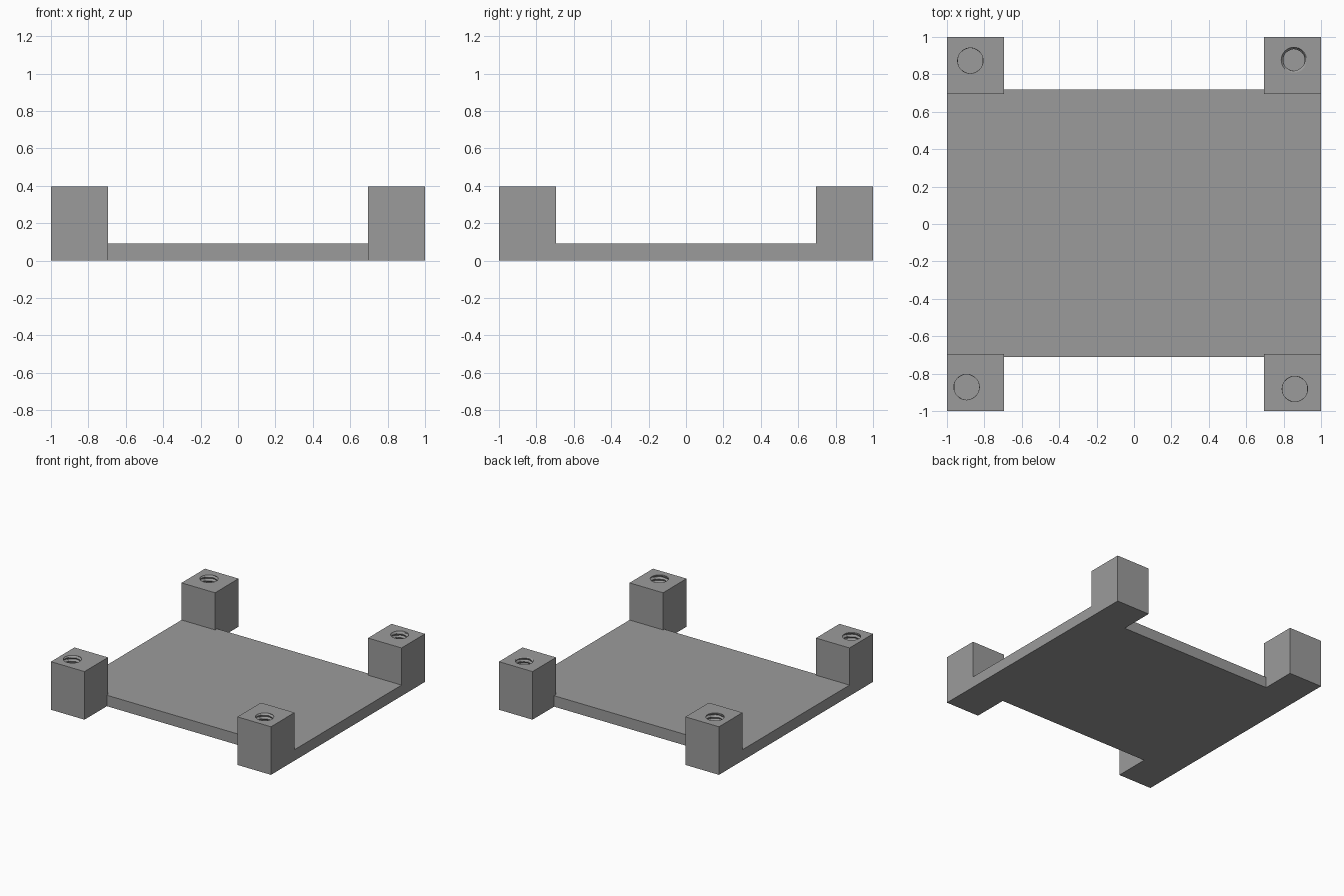
import bpy, bmesh, math

if "Cube" in bpy.data.objects:
    bpy.data.objects.remove(bpy.data.objects["Cube"])

grey = bpy.data.materials.new("grey")
grey.diffuse_color = (0.33, 0.33, 0.33, 1)
grey.use_nodes = True
grey.node_tree.nodes["Principled BSDF"].inputs["Base Color"].default_value = grey.diffuse_color

PLATE_Z, POST_Z, FLOOR_Z = 0.09, 0.395, 0.10
INNER = 0.695          # inner edge of the corner posts
PITCH, SEGS = 0.03, 32


def finish(bm, name):
    bmesh.ops.recalc_face_normals(bm, faces=bm.faces)
    mesh = bpy.data.meshes.new(name)
    bm.to_mesh(mesh)
    bm.free()
    mesh.materials.append(grey)
    obj = bpy.data.objects.new(name, mesh)
    bpy.context.collection.objects.link(obj)
    return obj


# Base plate: H-shaped outline with a foot at each corner
bm = bmesh.new()
back, front = 0.72, -0.71
outline = [(-1, -1), (-INNER, -1), (-INNER, front), (INNER, front), (INNER, -1), (1, -1),
           (1, 1), (INNER, 1), (INNER, back), (-INNER, back), (-INNER, 1), (-1, 1)]
base = bm.faces.new([bm.verts.new((x, y, 0)) for x, y in outline])
top = bmesh.ops.extrude_face_region(bm, geom=[base])["geom"]
bmesh.ops.translate(bm, vec=(0, 0, PLATE_Z),
                    verts=[g for g in top if isinstance(g, bmesh.types.BMVert)])
finish(bm, "base_plate")


def threaded_post(name, sx, sy, hx, hy, crest, root):
    """Square post with a blind threaded hole centred on (hx, hy)."""
    bm = bmesh.new()
    xs, ys = sorted((sx, sx * INNER)), sorted((sy, sy * INNER))
    square = [(xs[0], ys[0]), (xs[1], ys[0]), (xs[1], ys[1]), (xs[0], ys[1])]
    low = [bm.verts.new((x, y, PLATE_Z)) for x, y in square]
    high = [bm.verts.new((x, y, POST_Z)) for x, y in square]
    for i in range(4):
        j = (i + 1) % 4
        bm.faces.new((low[i], low[j], high[j], high[i]))

    # Helical thread wall: radius follows a triangle wave along the helix
    rows = int((POST_Z - FLOOR_Z) / PITCH * 6)
    rings = []
    for k in range(rows + 1):
        z = POST_Z + (FLOOR_Z - POST_Z) * k / rows
        ring = []
        for s in range(SEGS):
            a = 2 * math.pi * s / SEGS
            phase = ((POST_Z - z) / PITCH + s / SEGS) % 1
            r = crest + (root - crest) * (1 - abs(2 * phase - 1))
            if k == 0:
                r = 0.068
            ring.append(bm.verts.new((hx + r * math.cos(a), hy + r * math.sin(a), z)))
        rings.append(ring)
    for a, b in zip(rings, rings[1:]):
        for s in range(SEGS):
            t = (s + 1) % SEGS
            bm.faces.new((a[s], a[t], b[t], b[s]))
    bm.faces.new(rings[-1])

    # Top face around the hole: one fan per corner, joined along the sides
    q = SEGS // 4
    corner = [high[2], high[3], high[0], high[1]]
    for i in range(4):
        arc = [rings[0][(i * q + n) % SEGS] for n in range(q + 1)]
        bm.faces.new([corner[i]] + arc[::-1])
        bm.faces.new((corner[i], corner[(i + 1) % 4], arc[-1]))
    finish(bm, name)


# Corner posts
threaded_post("post_back_left", -1, 1, -0.875, 0.873, 0.066, 0.08)
threaded_post("post_back_right", 1, 1, 0.855, 0.877, 0.056, 0.068)
threaded_post("post_front_left", -1, -1, -0.895, -0.872, 0.066, 0.08)
threaded_post("post_front_right", 1, -1, 0.86, -0.882, 0.066, 0.08)
